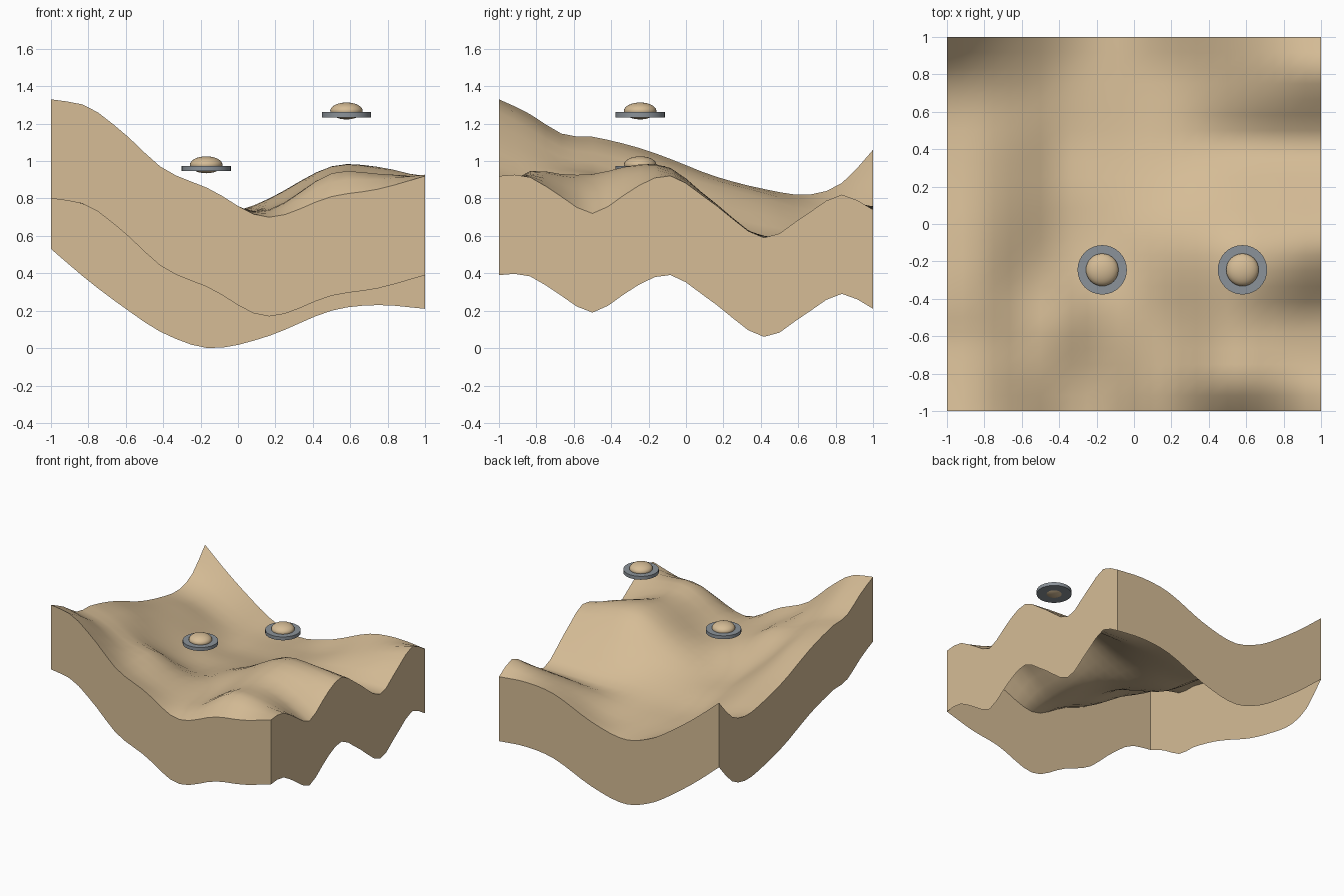
import bpy
import bmesh

if "Cube" in bpy.data.objects:
    bpy.data.objects.remove(bpy.data.objects["Cube"])


def make_material(name, color):
    mat = bpy.data.materials.new(name)
    mat.use_nodes = True
    mat.diffuse_color = color
    mat.node_tree.nodes["Principled BSDF"].inputs["Base Color"].default_value = color
    return mat


sand = make_material("sand", (0.67, 0.505, 0.305, 1))
steel = make_material("blue grey metal", (0.26, 0.29, 0.32, 1))

# Terrain heights in hundredths: one profile along x for each y station
columns = [-1, -.8, -.6, -.4, -.15, .15, .5, .75, 1]
profiles = {
    -1: "133 129 114 96 85 70 81 85 92",
    -.85: "126 121 106 92 81 73 93 93 92",
    -.65: "114 109 98 92 79 74 92 90 80",
    -.5: "113 107 96 91 77 75 93 87 72",
    -.25: "107 102 86 75 70 79 97 96 87",
    -.08: "101 96 82 69 67 78 95 95 92",
    .15: "92 89 78 66 64 69 77 78 77",
    .42: "85 82 72 60 59 60 59 59 59",
    .65: "82 76 67 59 57 57 65 70 72",
    .83: "88 79 69 59 55 56 69 76 82",
    1: "106 89 74 61 53 59 73 76 74",
}
rows = list(profiles)
heights = [[int(h) / 100 for h in line.split()] for line in profiles.values()]


def smooth_curve(stations, values, t):
    """Cubic curve through values at uneven stations."""
    last = len(stations) - 1

    def tangent(i):
        a, b = max(i - 1, 0), min(i + 1, last)
        return (values[b] - values[a]) / (stations[b] - stations[a])

    i = 0
    while i < last - 1 and t > stations[i + 1]:
        i += 1
    span = stations[i + 1] - stations[i]
    u = (t - stations[i]) / span
    ease = u * u * (3 - 2 * u)
    return (values[i] * (1 - ease) + values[i + 1] * ease
            + span * u * (1 - u) * ((1 - u) * tangent(i) - u * tangent(i + 1)))


def ground_height(x, y):
    across = [smooth_curve(columns, line, x) for line in heights]
    return smooth_curve(rows, across, y)


def finish(name, bm, mat):
    mesh = bpy.data.meshes.new(name)
    bm.to_mesh(mesh)
    bm.free()
    mesh.materials.append(mat)
    obj = bpy.data.objects.new(name, mesh)
    bpy.context.collection.objects.link(obj)
    return obj


# Rolling ground sheet with a skirt hanging from its rim, open below
bm = bmesh.new()
bmesh.ops.create_grid(bm, x_segments=24, y_segments=24, size=1)
for v in bm.verts:
    v.co.z = ground_height(v.co.x, v.co.y)
for f in bm.faces:
    f.smooth = True
rim = [e for e in bm.edges if e.is_boundary]
skirt = bmesh.ops.extrude_edge_only(bm, edges=rim)["geom"]
for part in skirt:
    if isinstance(part, bmesh.types.BMVert):
        part.co.z -= 0.53
    elif isinstance(part, bmesh.types.BMFace):
        part.smooth = False
for e in rim:
    e.smooth = False
bmesh.ops.recalc_face_normals(bm, faces=bm.faces)
if max(bm.faces, key=lambda f: abs(f.normal.z)).normal.z < 0:
    bmesh.ops.reverse_faces(bm, faces=bm.faces)
finish("terrain", bm, sand)


# Hovering saucers: a flat metal disc around a squashed dome
def add_saucer(side, x, y, z):
    bm = bmesh.new()
    bmesh.ops.create_cone(bm, cap_ends=True, segments=32, radius1=0.132,
                          radius2=0.132, depth=0.028)
    for f in bm.faces:
        f.smooth = abs(f.normal.z) < 0.5
    for e in bm.edges:
        e.smooth = e.calc_face_angle() < 0.6
    finish(side + "_saucer_disc", bm, steel).location = (x, y, z)

    bm = bmesh.new()
    bmesh.ops.create_uvsphere(bm, u_segments=32, v_segments=16, radius=0.087)
    for v in bm.verts:
        v.co.z *= 0.52
    for f in bm.faces:
        f.smooth = True
    finish(side + "_saucer_dome", bm, sand).location = (x, y, z + 0.02)


add_saucer("right", -0.17, -0.245, 0.96)
add_saucer("left", 0.58, -0.245, 1.248)
